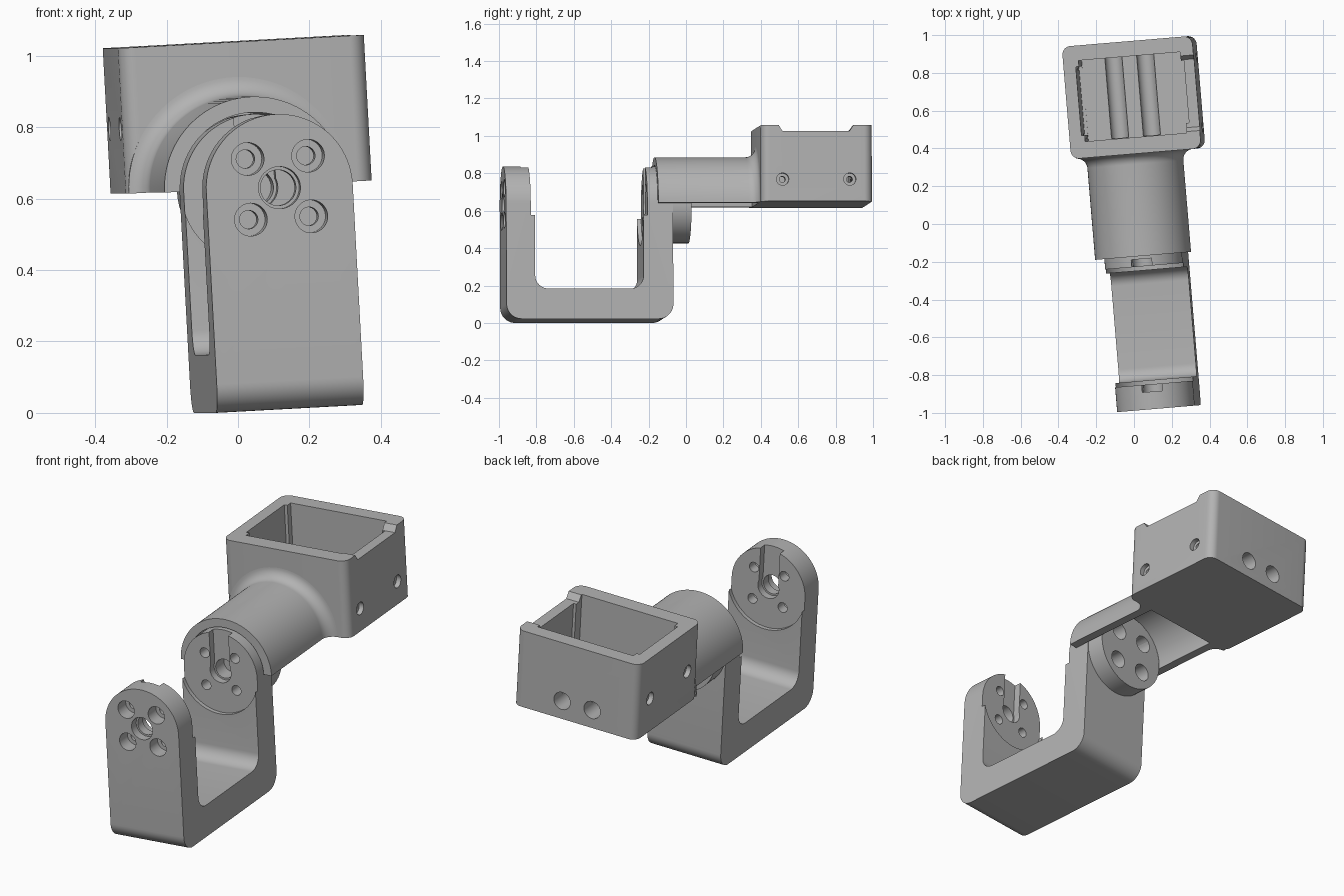
import bpy, bmesh
from math import radians, pi, cos, sin
from mathutils import Matrix

if "Cube" in bpy.data.objects:
    bpy.data.objects.remove(bpy.data.objects["Cube"], do_unlink=True)

# The whole linkage is slightly turned and tilted
POSE = Matrix.Rotation(radians(4.8), 4, 'Z') @ Matrix.Rotation(radians(-3.1), 4, 'Y')
AX, AW = 0.068, 0.628          # pivot axis, shared by both arms and the sleeve
HALF = 0.206                   # half width of the bracket

grey = bpy.data.materials.new("plain grey")
grey.use_nodes = True
grey.diffuse_color = (0.45, 0.45, 0.45, 1)
grey.node_tree.nodes["Principled BSDF"].inputs["Base Color"].default_value = (0.45, 0.45, 0.45, 1)


def arc(cx, cy, r, a0, a1, n=10):
    return [(cx + r * cos(radians(a0 + (a1 - a0) * i / n)),
             cy + r * sin(radians(a0 + (a1 - a0) * i / n))) for i in range(n + 1)]


def finish(name, bm):
    bmesh.ops.recalc_face_normals(bm, faces=bm.faces)
    mesh = bpy.data.meshes.new(name)
    bm.to_mesh(mesh)
    bm.free()
    mesh.materials.append(grey)
    ob = bpy.data.objects.new(name, mesh)
    bpy.context.collection.objects.link(ob)
    return ob


def prism(name, pts, axis, a, b):
    """Extrude a 2D outline along x, y or z from a to b."""
    place = {'x': lambda p, t: (t, p[0], p[1]),
             'y': lambda p, t: (p[0], t, p[1]),
             'z': lambda p, t: (p[0], p[1], t)}[axis]
    bm = bmesh.new()
    lo = [bm.verts.new(place(p, a)) for p in pts]
    hi = [bm.verts.new(place(p, b)) for p in pts]
    bm.faces.new(lo)
    bm.faces.new(hi)
    for i in range(len(pts)):
        j = (i + 1) % len(pts)
        bm.faces.new((lo[i], lo[j], hi[j], hi[i]))
    return finish(name, bm)


def rod(axis, cx, cy, r, a, b, n=40):
    return prism("cutter", arc(cx, cy, r, 0, 360, n)[:-1], axis, a, b)


def block(x0, x1, y0, y1, z0, z1):
    return prism("cutter", [(x0, y0), (x1, y0), (x1, y1), (x0, y1)], 'z', z0, z1)


def combine(ob, others, op='DIFFERENCE'):
    """Apply booleans one after another and drop the helpers."""
    for other in others:
        mod = ob.modifiers.new("cut", 'BOOLEAN')
        mod.operation, mod.object, mod.solver = op, other, 'EXACT'
    deps = bpy.context.evaluated_depsgraph_get()
    mesh = bpy.data.meshes.new_from_object(ob.evaluated_get(deps))
    ob.modifiers.clear()
    ob.data = mesh
    for other in others:
        bpy.data.objects.remove(other, do_unlink=True)


# U-shaped bracket with rounded arm tops
outline = (arc(-0.905, 0.0875, 0.08, 180, 270) + arc(-0.17, 0.0875, 0.08, 270, 360)
           + [(-0.09, 0.9), (-0.249, 0.9)] + arc(-0.319, 0.24, 0.07, 0, -90)
           + arc(-0.761, 0.24, 0.07, 270, 180) + [(-0.831, 0.9), (-0.985, 0.9)])
bracket = prism("u_bracket", outline, 'x', AX - 0.3, AX + 0.3)
round_top = prism("cutter", [(AX - HALF, -0.1), (AX + HALF, -0.1)]
                  + arc(AX, AW, HALF, 0, 180, 48), 'y', -1.2, 0.2)
combine(bracket, [round_top], 'INTERSECT')
# Round boss behind the rear arm
combine(bracket, [rod('y', AX, AW, HALF - 0.001, -0.12, 0.01, 64)], 'UNION')

cuts = []
# Per arm: inner face, recess floor, slot floor, bore end, counterbore floor, outer end
for face, recess, slot, bore, seat, outer in (
        (-0.80, -0.853, -0.892, -1.1, -0.91, -1.1),
        (-0.28, -0.227, -0.188, -0.11, -0.15, 0.1)):
    cuts.append(rod('y', AX, AW, 0.216, *sorted((face, recess)), 64))
    cuts.append(block(AX - 0.054, AX + 0.054, *sorted((face, slot)), AW, 0.95))
    cuts.append(rod('y', AX, AW, 0.059, *sorted((face, slot))))
    cuts.append(rod('y', AX, AW, 0.05, *sorted((face, bore))))
    for sx in (-1, 1):
        for sz in (-1, 1):
            x, z = AX + sx * 0.085, AW + sz * 0.085
            cuts.append(rod('y', x, z, 0.026, *sorted((face, outer)), 24))
            cuts.append(rod('y', x, z, 0.046, *sorted((seat, outer)), 32))
cuts.append(rod('y', AX, AW, 0.059, -1.1, -0.94))
combine(bracket, cuts)

# Half-round sleeve over the rear pivot, flaring into the box
section = ([(0.38, 0.211), (-0.172, 0.211), (-0.172, 0.255)]
           + arc(0.315, 0.31, 0.055, -90, 0) + [(0.38, 0.31)])
bm = bmesh.new()
rings = []
for i in range(49):
    a = pi * i / 48
    rings.append([bm.verts.new((AX + r * cos(a), v, AW + r * sin(a))) for v, r in section])
for p, q in zip(rings, rings[1:]):
    for i in range(len(section)):
        j = (i + 1) % len(section)
        bm.faces.new((p[i], p[j], q[j], q[i]))
bm.faces.new(rings[0])
bm.faces.new(rings[-1])
sleeve = finish("pivot_sleeve", bm)

# Open-topped box with rounded upright corners
X0, X1, Y0, Y1, TOP, R = -0.247, 0.445, 0.37, 0.967, 1.036, 0.045
plan = (arc(X0 + R, Y0 + R, R, 180, 270) + arc(X1 - R, Y0 + R, R, 270, 360)
        + arc(X1 - R, Y1 - R, R, 0, 90) + arc(X0 + R, Y1 - R, R, 90, 180))
box = prism("motor_box", plan, 'z', AW, TOP)
FLOOR = 0.72
cuts = [block(-0.165, 0.375, 0.457, 0.887, FLOOR, 1.2),
        block(-0.182, -0.15, 0.49, 0.855, FLOOR + 0.002, 1.2),
        block(0.36, 0.39, 0.51, 0.84, FLOOR + 0.002, 1.2)]
# Lowered rim on one side, with sloping ends
cuts.append(prism("cutter", [(0.455, 1.05), (0.485, 1.004), (0.845, 1.004), (0.875, 1.05)],
                  'x', 0.37, 0.6))
# Cable channels through the back wall and along the floor
for x in (0.004, 0.173):
    cuts.append(rod('y', x, FLOOR + 0.004, 0.046, 0.46, 1.1))
# Countersunk screw holes in both side walls
for y in (0.485, 0.845):
    cuts.append(rod('x', y, 0.746, 0.016, 0.3, 0.6, 24))
    cuts.append(rod('x', y, 0.746, 0.033, 0.42, 0.6, 24))
    cuts.append(rod('x', y, 0.81, 0.016, -0.4, -0.1, 24))
    cuts.append(rod('x', y, 0.81, 0.033, -0.4, -0.222, 24))
combine(box, cuts)

# Pose and shade every part
for ob in (bracket, sleeve, box):
    ob.data.transform(POSE)
    bpy.ops.object.select_all(action='DESELECT')
    ob.select_set(True)
    bpy.context.view_layer.objects.active = ob
    bpy.ops.object.shade_smooth_by_angle(angle=radians(30))
